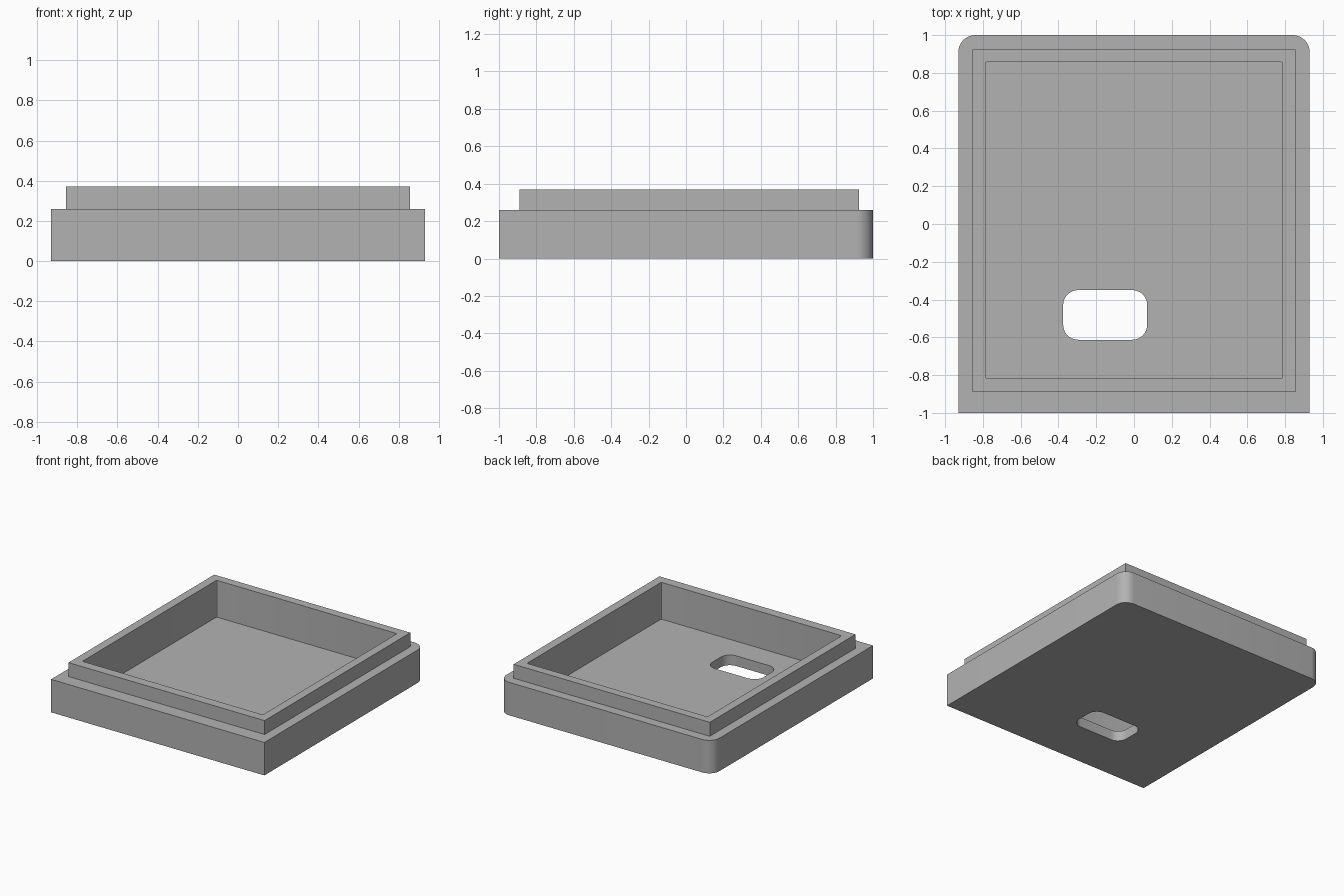
import bpy
import bmesh
import math

cube = bpy.data.objects.get("Cube")
if cube:
    bpy.data.objects.remove(cube, do_unlink=True)

grey = bpy.data.materials.new("plain grey")
grey.use_nodes = True
colour = (0.45, 0.45, 0.45, 1)
grey.diffuse_color = colour
grey.node_tree.nodes["Principled BSDF"].inputs["Base Color"].default_value = colour


def outline(x0, x1, y0, y1, front_r=0, back_r=0, steps=10):
    """Counter-clockwise rectangle with separate front and back corner radii."""
    corners = [(x1, y0, -1, 1, front_r, -90), (x1, y1, -1, -1, back_r, 0),
               (x0, y1, 1, -1, back_r, 90), (x0, y0, 1, 1, front_r, 180)]
    pts = []
    for x, y, sx, sy, r, start in corners:
        if r == 0:
            pts.append((x, y))
            continue
        for i in range(steps + 1):
            a = math.radians(start + 90 * i / steps)
            pts.append((x + sx * r + r * math.cos(a), y + sy * r + r * math.sin(a)))
    return pts


bm = bmesh.new()


def ring(pts, z):
    verts = [bm.verts.new((x, y, z)) for x, y in pts]
    return verts, [bm.edges.new((v, verts[(i + 1) % len(verts)])) for i, v in enumerate(verts)]


def wall(low, high):
    n = len(low[0])
    for i in range(n):
        j = (i + 1) % n
        bm.faces.new((low[0][i], low[0][j], high[0][j], high[0][i]))


def ledge(outer, inner):
    bmesh.ops.triangle_fill(bm, edges=outer[1] + inner[1], use_beauty=True)


# Outlines of the body, raised lip, cavity and floor slot
body = outline(-0.93, 0.93, -1, 1, back_r=0.09)
lip = outline(-0.855, 0.855, -0.89, 0.925)
cavity = outline(-0.787, 0.787, -0.815, 0.857, 0.008, 0.008, 3)
slot = outline(-0.375, 0.07, -0.613, -0.35, 0.08, 0.08)
FLOOR, SHOULDER, RIM = 0.08, 0.26, 0.37

# Each vertical wall is a pair of rings; flat ledges join one pair to the next
walls = [(ring(p, a), ring(p, b)) for p, a, b in (
    (body, 0, SHOULDER), (lip, SHOULDER, RIM), (cavity, FLOOR, RIM), (slot, 0, FLOOR))]
for low, high in walls:
    wall(low, high)
(body_w, lip_w, cavity_w, slot_w) = walls
ledge(body_w[1], lip_w[0])
ledge(lip_w[1], cavity_w[1])
ledge(cavity_w[0], slot_w[1])
ledge(body_w[0], slot_w[0])
bmesh.ops.recalc_face_normals(bm, faces=bm.faces[:])

mesh = bpy.data.meshes.new("enclosure_tray")
bm.to_mesh(mesh)
bm.free()
mesh.materials.append(grey)
tray = bpy.data.objects.new("enclosure_tray", mesh)
bpy.context.collection.objects.link(tray)

# Smooth rounded corners, keep sharp edges
bpy.ops.object.select_all(action='DESELECT')
tray.select_set(True)
bpy.context.view_layer.objects.active = tray
bpy.ops.object.shade_smooth_by_angle(angle=math.radians(30))
